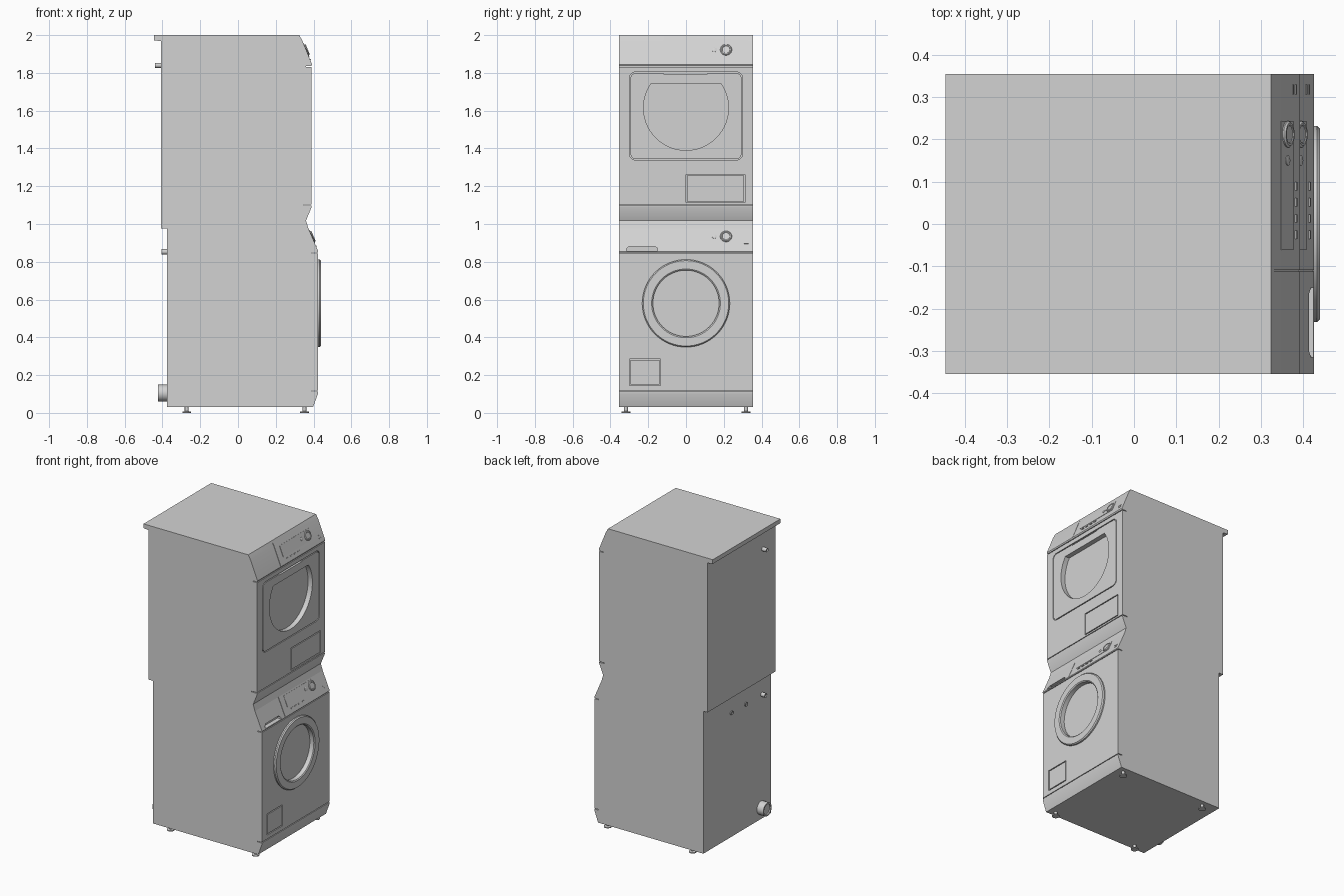
import bpy, bmesh, math
from mathutils import Matrix, Vector

if "Cube" in bpy.data.objects:
    bpy.data.objects.remove(bpy.data.objects["Cube"])

GREY = (0.65, 0.65, 0.65, 1)
grey = bpy.data.materials.new("light_grey")
grey.use_nodes = True
grey.diffuse_color = GREY
grey.node_tree.nodes["Principled BSDF"].inputs["Base Color"].default_value = GREY

W = 0.355          # half width of both cabinets
parts = []


def frame(u, v, w, o=(0, 0, 0)):
    """Matrix whose axes are u, v, w with origin o."""
    return Matrix((u, v, w)).transposed().to_4x4() if o == (0, 0, 0) else \
        Matrix.Translation(o) @ Matrix((u, v, w)).transposed().to_4x4()


X, Y, Z = Vector((1, 0, 0)), Vector((0, 1, 0)), Vector((0, 0, 1))
SIDE = frame(X, Z, Y)      # sketch in x, z and extrude along y
FACE = frame(Y, Z, X)      # sketch in y, z and extrude along x


def finish(name, bm, matrix):
    bmesh.ops.transform(bm, matrix=matrix, verts=bm.verts)
    bmesh.ops.recalc_face_normals(bm, faces=bm.faces)
    mesh = bpy.data.meshes.new(name)
    bm.to_mesh(mesh)
    bm.free()
    mesh.materials.append(grey)
    ob = bpy.data.objects.new(name, mesh)
    bpy.context.collection.objects.link(ob)
    parts.append(ob)
    return ob


def prism(name, pts, a, b, matrix, hole=None):
    """Extrude an outline from a to b; hole is an inner outline of equal length."""
    bm = bmesh.new()
    loops = [[bm.verts.new((p[0], p[1], w)) for p in ring]
             for ring in ([pts, hole] if hole else [pts]) for w in (a, b)]
    n = len(pts)

    def bridge(p, q):
        for i in range(n):
            j = (i + 1) % n
            bm.faces.new((p[i], p[j], q[j], q[i]))

    bridge(loops[0], loops[1])
    if hole:
        bridge(loops[2], loops[3])
        bridge(loops[0], loops[2])
        bridge(loops[1], loops[3])
    else:
        bm.faces.new(loops[0])
        bm.faces.new(loops[1])
    return finish(name, bm, matrix)


def lathe(name, profile, matrix, n=48, closed=False):
    """Turn (radius, height) points around the local third axis."""
    bm = bmesh.new()
    rings = [[bm.verts.new((r * math.cos(math.tau * i / n), r * math.sin(math.tau * i / n), h))
              for i in range(n)] for r, h in profile]
    pairs = list(zip(rings, rings[1:]))
    if closed:
        pairs.append((rings[-1], rings[0]))
    else:
        bm.faces.new(rings[0])
        bm.faces.new(rings[-1])
    for p, q in pairs:
        for i in range(n):
            j = (i + 1) % n
            bm.faces.new((p[i], p[j], q[j], q[i]))
    return finish(name, bm, matrix)


def rect(y0, y1, z0, z1, r=0.0, inset=0.0, n=6):
    """Rectangle outline with optional rounded corners."""
    y0, y1, z0, z1 = y0 + inset, y1 - inset, z0 + inset, z1 - inset
    if r == 0:
        return [(y0, z0), (y1, z0), (y1, z1), (y0, z1)]
    r -= inset
    corners = [(y1 - r, z1 - r), (y0 + r, z1 - r), (y0 + r, z0 + r), (y1 - r, z0 + r)]
    return [(cy + r * math.cos((k + i / n) * math.pi / 2),
             cz + r * math.sin((k + i / n) * math.pi / 2))
            for k, (cy, cz) in enumerate(corners) for i in range(n + 1)]


def cut(body, cutter):
    mod = body.modifiers.new("cut", "BOOLEAN")
    mod.object = cutter
    mod.solver = "EXACT"
    dg = bpy.context.evaluated_depsgraph_get()
    mesh = bpy.data.meshes.new_from_object(body.evaluated_get(dg))
    body.modifiers.clear()
    body.data = mesh
    parts.remove(cutter)
    bpy.data.objects.remove(cutter)


def seam(x, z, depth, h=0.005):
    """Profile points of a horizontal slot, listed upwards."""
    return [(x, z), (x - depth, z), (x - depth, z + h), (x, z + h)]


def groove(body, x, *box, r=0.0):
    """Thin outline groove cut into the front at x."""
    cut(body, prism("cutter", rect(*box, r=r), x - 0.008, x + 0.02, FACE,
                    rect(*box, r=r, inset=0.006)))


def at(matrix, u, v, w=0):
    return matrix @ Matrix.Translation((u, v, w))


def control_panel(name, body, top, low, centre):
    """Display, dial, buttons and marks on the sloping fascia."""
    v = Vector((top[0] - low[0], 0, top[1] - low[1])).normalized()
    n = Vector((v.z, 0, -v.x))
    s = (centre - low[1]) / v.z
    fascia = frame(Y, v, n, (low[0] + v.x * s, 0, low[1] + v.z * s))
    cut(body, prism("cutter", rect(-0.112, -0.109, -s, 0.2), -0.004, 0.03, fascia))
    prism(name + "_display", rect(-0.062, 0.243, -0.037, 0.037), -0.004, 0.002, fascia)
    lathe(name + "_dial", [(0.031, 0), (0.031, 0.005), (0.027, 0.009), (0.022, 0.009),
                           (0.020, 0.007)], at(fascia, 0.212, 0))
    lathe(name + "_start_button", [(0.012, 0), (0.012, 0.004), (0.010, 0.005)],
          at(fascia, 0.15, 0), 24)
    for i in range(4):
        y = -0.025 + 0.038 * i
        prism(name + "_button", rect(y - 0.01, y + 0.01, -0.058, -0.052), -0.002, 0.004, fascia)
    for v0 in (-0.038, -0.055):
        prism(name + "_mark", rect(0.306, 0.33, v0 - 0.003, v0 + 0.003), -0.002, 0.002, fascia)


# Lower cabinet: washer
w_top, w_low = (0.373, 0.976), (0.425, 0.855)
washer = prism("washer_cabinet",
               [(-0.376, 0.03), (0.397, 0.03), (0.423, 0.10)] + seam(0.423, 0.113, 0.03)
               + seam(0.423, 0.845, 0.03) + [w_low, w_top, (-0.376, 0.976)], -W, W, SIDE)
DOOR = at(FACE, 0, 0.58)
cut(washer, lathe("cutter", [(0.182, 0.405), (0.182, 0.5)], DOOR, 64))
groove(washer, 0.423, -0.30, -0.135, 0.145, 0.285)
cut(washer, prism("cutter", [(-0.315, 0.858), (-0.15, 0.858), (-0.15, 0.87), (-0.165, 0.882),
                             (-0.30, 0.882), (-0.315, 0.87)], 0.395, 0.5, FACE))
control_panel("washer", washer, w_top, w_low, 0.933)
lathe("washer_door_ring", [(0.232, 0.415), (0.232, 0.432), (0.226, 0.439), (0.182, 0.439),
                           (0.175, 0.434), (0.175, 0.40), (0.19, 0.40)], DOOR, 64, True)

# Upper cabinet: dryer, with a lid reaching past the back
d_top, d_low = (0.341, 1.97), (0.392, 1.845)
dryer = prism("dryer_cabinet",
              [(-0.407, 0.976), (0.373, 0.976), (0.36, 1.018), (0.389, 1.088)]
              + seam(0.389, 1.097, 0.04) + seam(0.389, 1.832, 0.03)
              + [d_low, d_top, (0.324, 2.0), (-0.445, 2.0), (-0.445, 1.972), (-0.407, 1.968)],
              -W, W, SIDE)
groove(dryer, 0.389, -0.30, 0.30, 1.338, 1.805, r=0.035)
groove(dryer, 0.389, 0.0, 0.312, 1.113, 1.262)

# Dryer window: a circle with its top cut flat
r, zc, flat = 0.225, 1.615, 1.745
a0 = math.asin((flat - zc) / r)
arc = [(r * math.cos(a), zc + r * math.sin(a))
       for a in (math.pi - a0 + (math.pi + 2 * a0) * i / 40 for i in range(41))]
cut(dryer, prism("cutter", arc, 0.357, 0.5, FACE))
cut(dryer, prism("cutter", rect(-0.12, 0.115, 1.794, 1.803), 0.375, 0.5, FACE))
control_panel("dryer", dryer, d_top, d_low, 1.921)

# Feet
for x in (-0.272, 0.352):
    for y in (-0.318, 0.318):
        lathe("foot", [(0.023, 0), (0.023, 0.006), (0.010, 0.009), (0.010, 0.035)],
              Matrix.Translation((x, y, 0)), 24)

# Hose and pipe fittings on the back
BACK = frame(-Y, Z, -X)


def fitting(name, y, z, r, x0, x1):
    lathe(name, [(r, -x0 - 0.01), (r, -x1), (r * 0.8, -x1), (r * 0.8, -x1 - 0.008)],
          at(BACK, -y, z), 32)


fitting("drain_hose", -0.25, 0.105, 0.044, -0.376, -0.423)
fitting("washer_cable_inlet", -0.26, 0.853, 0.014, -0.376, -0.405)
fitting("dryer_cable_inlet", -0.225, 1.84, 0.013, -0.407, -0.44)
for y in (0.06, -0.09):
    fitting("water_inlet", y, 0.853, 0.014, -0.376, -0.382)

# Smooth the round parts, keeping edges sharp
bpy.ops.object.select_all(action="DESELECT")
for ob in parts:
    ob.select_set(True)
bpy.context.view_layer.objects.active = washer
bpy.ops.object.shade_smooth_by_angle(angle=math.radians(30))
